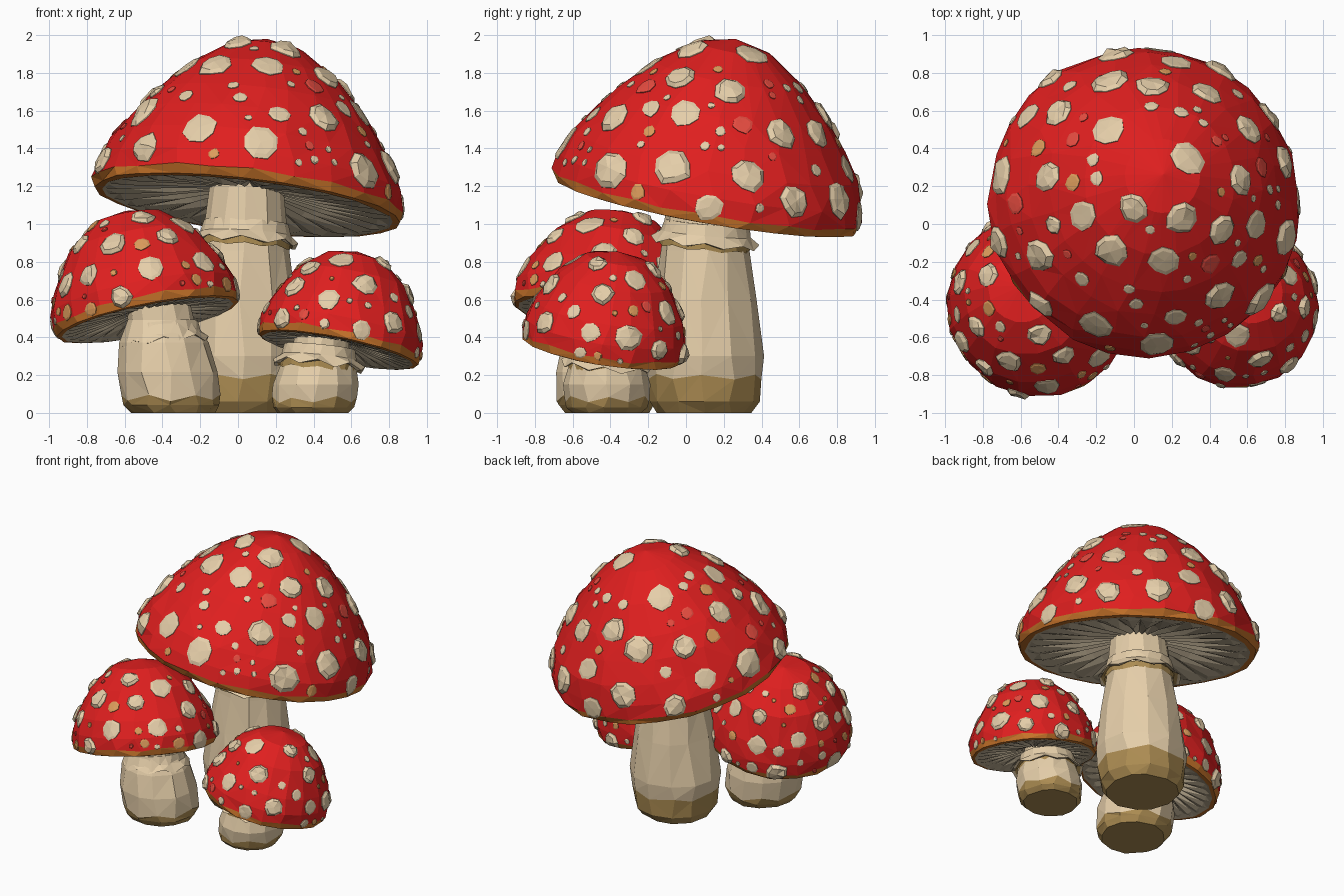
import bpy, bmesh, math, random
from mathutils import Vector, Matrix
from mathutils.bvhtree import BVHTree

if "Cube" in bpy.data.objects:
    bpy.data.objects.remove(bpy.data.objects["Cube"])

random.seed(7)
U = random.uniform
Z = Vector((0, 0, 1))


def material(name, *rgb):
    m = bpy.data.materials.new(name)
    m.diffuse_color = [((c / 255 + 0.055) / 1.055) ** 2.4 for c in rgb] + [1]
    m.use_nodes = True
    m.node_tree.nodes["Principled BSDF"].inputs["Base Color"].default_value = m.diffuse_color
    return m


MATS = [material("cap red", 224, 31, 31), material("cream", 229, 206, 169),
        material("rim orange", 200, 116, 42), material("earth brown", 172, 140, 82),
        material("gill beige", 198, 182, 154), material("pale red", 230, 76, 64),
        material("tan spot", 220, 156, 92)]
RED, CREAM, ORANGE, BROWN, GILL, PALE, TAN = range(7)


def finish(name, bm):
    bmesh.ops.recalc_face_normals(bm, faces=bm.faces)
    me = bpy.data.meshes.new(name)
    bm.to_mesh(me)
    for m in MATS:
        me.materials.append(m)
    bpy.context.collection.objects.link(bpy.data.objects.new(name, me))


def revolve(name, rings, n, frame, mats, rough=0.0):
    """Lathe (radius, height, zigzag) rings; mats[k] colours the band above ring k."""
    bm = bmesh.new()
    loops = []
    for r, h, *zig in rings:
        loop = []
        for i in range(n if r else 1):
            a = 2 * math.pi * i / n + U(-4, 4) * rough
            rr = r * (1 + U(-rough, rough))
            hh = h + sum(zig) * (-1) ** i * U(0.5, 1)
            loop.append(bm.verts.new(frame @ Vector((rr * math.cos(a), rr * math.sin(a), hh))))
        loops.append(loop)
    for k, (lo, hi) in enumerate(zip(loops, loops[1:])):
        for i in range(n):
            j = (i + 1) % n
            if len(lo) == 1:
                vs = (lo[0], hi[j], hi[i])
            elif len(hi) == 1:
                vs = (lo[i], lo[j], hi[0])
            else:
                vs = (lo[i], lo[j], hi[j], hi[i])
            bm.faces.new(vs).material_index = mats[k]
    bmesh.ops.triangulate(bm, faces=[f for f in bm.faces if len(f.verts) > 3])
    bm.normal_update()
    tree = BVHTree.FromBMesh(bm)
    finish(name, bm)
    return tree


def tilt(origin, axis):
    return Matrix.Translation(origin) @ Z.rotation_difference(Vector(axis)).to_matrix().to_4x4()


def spot(bm, tree, c, n, r, mat, height):
    """Wart or painted patch draped over the cap."""
    t = n.orthogonal().normalized()
    b = n.cross(t)
    m, a0 = 8, U(0, 6)
    rad = [r * U(0.9, 1.15) for _ in range(m)]
    rings = []
    for s, off in ((1, -0.012), (1, 0.005), (0.75, height)):
        ring = []
        for i in range(m):
            a = a0 + 2 * math.pi * i / m
            q = tree.find_nearest(c + (t * math.cos(a) + b * math.sin(a)) * rad[i] * s)[0]
            ring.append(bm.verts.new(q + n * off * (U(0.5, 1.2) if off > 0.01 else 1)))
        rings.append(ring)
    mid = bm.verts.new(c + n * height)
    for i in range(m):
        j = (i + 1) % m
        for lo, hi in zip(rings, rings[1:]):
            bm.faces.new((lo[i], lo[j], hi[j], hi[i])).material_index = mat
        bm.faces.new((rings[2][i], rings[2][j], mid)).material_index = mat


def add_spots(name, tree, frame, size, groups):
    bm = bmesh.new()
    done = []

    def place(o, d, r, mat, gap):
        c, n, _, _ = tree.ray_cast(o, d)
        if c is None or any((c - q).length < gap * (r + s) for q, s in done):
            return
        n = -n if n.dot(d) > 0 else n
        done.append((c, r))
        raised = mat == CREAM and r > 0.045 and U(0, 1) < 0.6
        spot(bm, tree, c, n, r, mat, 0.15 * r + 0.012 if raised else 0.008)

    # main warts, seen along -x, +y or -z
    for axis, pts in groups.items():
        for u, v in pts:
            o, d = {"front": ((u, -5, v), (0, 1, 0)), "side": ((5, u, v), (-1, 0, 0)),
                    "top": ((u, v, 5), (0, 0, -1))}[axis]
            place(Vector(o), Vector(d), size * U(0.88, 1.15), CREAM, 1)
    # fill the rest: spaced warts first, then small flat flecks
    for i in range(900):
        a, s = U(0, 2 * math.pi), U(0.08, 0.95)
        w = math.sqrt(1 - s * s)
        d = frame.to_3x3() @ Vector((math.cos(a) * w, math.sin(a) * w, s))
        o = frame.translation + d * 3
        if i < 600:
            place(o, -d, size * U(0.8, 1.12), CREAM, 1.6)
        else:
            place(o, -d, size * U(0.2, 0.65), (CREAM, PALE, CREAM, TAN)[i % 4], 1.4)
    finish(name, bm)


def mushroom(name, cap_at, axis, cap, segs, base, lean, stem, brown, skirt, size, groups):
    R = cap[0][0]
    frame = tilt(cap_at, axis)
    # cap with orange lip
    cap[1] += (.008,)
    tree = revolve(name + "_cap", [(0, .17 * R), (.95 * R, -.005)] + cap, segs, frame,
                   [GILL, ORANGE, ORANGE] + [RED] * 9, 0.013)
    add_spots(name + "_cap_spots", tree, frame, size, groups)
    # pleated gills
    revolve(name + "_gills", [(.95 * R, 0), (.85 * R, 0, .015 * R), (.5 * R, .06 * R, .03 * R),
                              (.18 * R, .1 * R, .015 * R)], 56, frame, [GILL] * 3)
    # stem, sheared to lean
    shear = Matrix.Translation(base)
    shear[0][2] = lean
    revolve(name + "_stem", [(0, 0)] + stem[:2] + [(stem[1][0] * 1.04, brown, .02)] + stem[2:], 12, shear,
            [BROWN] * 3 + [CREAM] * 9, 0.02)
    # ragged skirt with a brown stain underneath
    z, top, hem, tall = skirt
    at = tilt((base[0] + lean * z, base[1], z), Vector(axis) + Z)
    revolve(name + "_skirt", [(top * .9, tall), (top, tall), (top * 1.06, tall * .45), (hem, 0, .018),
                              (hem * .93, 0, .018), (top * .85, tall * .4)], 16, at, [CREAM] * 4 + [BROWN], 0.02)
    revolve(name + "_skirt_stain", [(top * 1.07, -.025, .01), (top * 1.06, .02)], 16, at, [BROWN])


def small_cap(R, H):
    return [(R * r, H * h) for r, h in ((1, 0), (1.02, .07), (1.01, .21), (.93, .4),
                                        (.7, .72), (.385, .93), (0, 1))]


def small_stem(R, H):
    return [(R * r, H * h) for r, h in ((.82, 0), (.94, .07), (1, .36), (.87, .62), (.66, .82), (.62, 1))]


# large mushroom at the back
mushroom("large", (.05, .105, 1.10), (.12, .18, 1),
         [(.815, 0), (.83, .045), (.815, .14), (.76, .27), (.67, .41), (.57, .54), (.4, .71), (.2, .85), (0, .9)],
         24, (.01, .1, 0), .03,
         [(.25, 0), (.29, .06), (.315, .3), (.275, .6), (.235, .86), (.185, 1.28)],
         .19, (.9, .225, .285, .11), .09,
         {"front": [(-.2, 1.51), (.12, 1.43), (.45, 1.56), (.16, 1.84), (-.12, 1.84), (.67, 1.29), (-.5, 1.41)],
          "top": [(0, .09), (-.27, .05), (.25, .03), (.47, -.03), (.65, 0), (-.5, -.17), (.29, .35),
                  (-.46, .25), (-.14, .5), (.1, .73), (-.13, .75), (-.7, .25)],
          "side": [(-.07, 1.3), (.5, 1.48), (.57, 1.12), (.81, 1.13)]})

# left mushroom
mushroom("left", (-.48, -.43, .495), (-.2, .18, 1), small_cap(.49, .595), 18, (-.345, -.42, 0), -.13,
         small_stem(.27, .6), .08, (.37, .19, .235, .1), .068,
         {"front": [(-.5, 1.03), (-.29, 1), (-.66, .89), (-.79, .73), (-.46, .77), (-.18, .8), (-.91, .68)]})

# right mushroom
mushroom("right", (.53, -.44, .335), (.2, .16, 1), small_cap(.43, .535), 18, (.395, -.42, 0), .12,
         small_stem(.228, .42), .07, (.25, .19, .245, .1), .062,
         {"front": [(.38, .77), (.3, .67), (.55, .81), (.48, .6), (.67, .68), (.82, .48), (.23, .5)],
          "side": [(-.44, .63), (-.3, .4), (-.14, .33)]})
